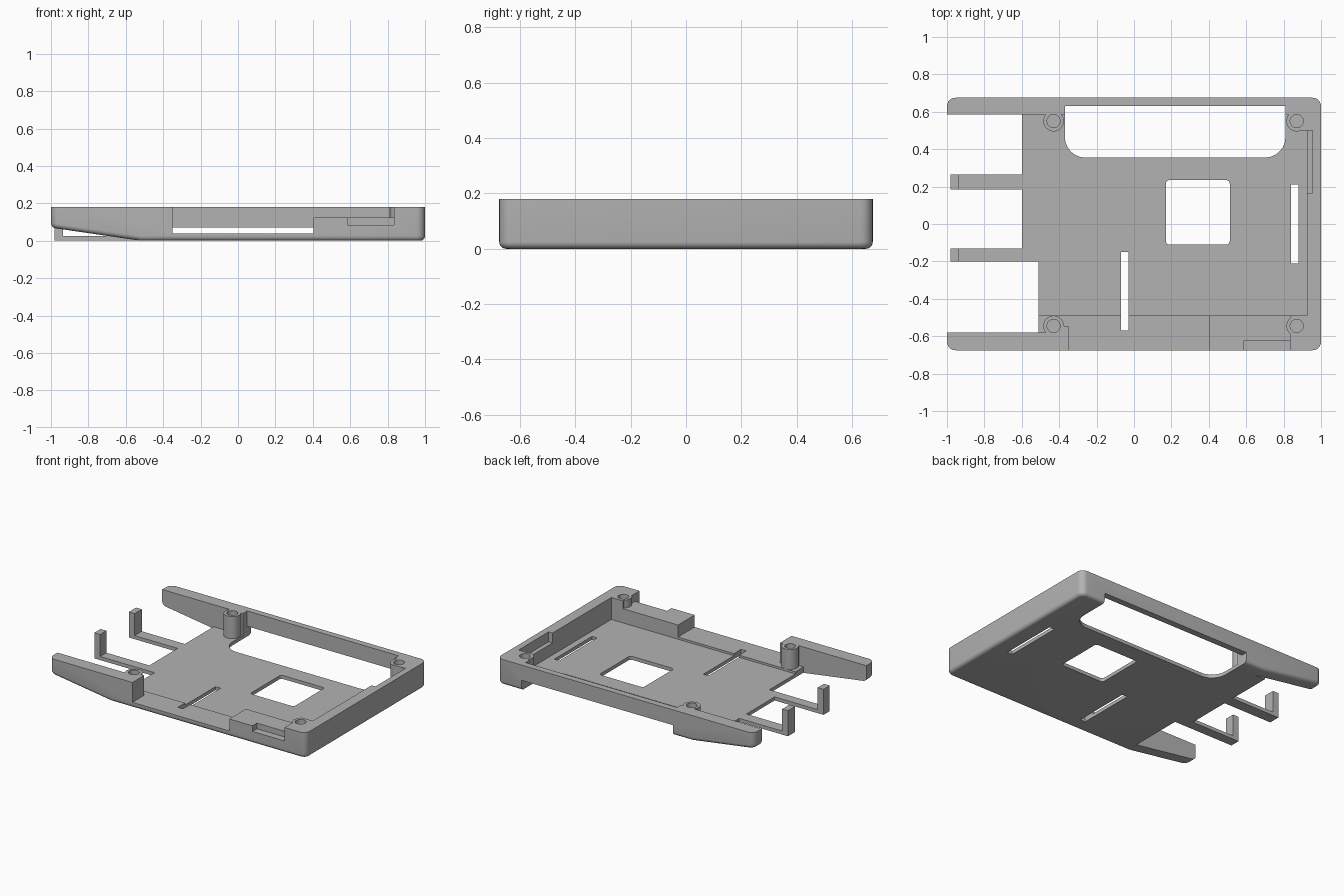
import bpy, bmesh
from mathutils import Vector

if "Cube" in bpy.data.objects:
    bpy.data.objects.remove(bpy.data.objects["Cube"])

TOP = 0.18
FLOOR = 0.025
FAR = 1.5

grey = bpy.data.materials.new("light_grey")
grey.use_nodes = True
colour = (0.45, 0.45, 0.45, 1)
grey.diffuse_color = colour
grey.node_tree.nodes["Principled BSDF"].inputs["Base Color"].default_value = colour


def to_object(bm, name):
    bmesh.ops.recalc_face_normals(bm, faces=bm.faces)
    mesh = bpy.data.meshes.new(name)
    bm.to_mesh(mesh)
    bm.free()
    mesh.materials.append(grey)
    obj = bpy.data.objects.new(name, mesh)
    bpy.context.collection.objects.link(obj)
    return obj


def round_edges(bm, edges, radius, segments=6):
    bmesh.ops.bevel(bm, geom=edges, offset=radius, segments=segments,
                    profile=0.5, affect='EDGES', clamp_overlap=True)


def upright(edge):
    a, b = edge.verts
    return (a.co - b.co).xy.length < 1e-5


def box(name, x0, x1, y0, y1, z0, z1, radius=0, pick=lambda e: True):
    bm = bmesh.new()
    bmesh.ops.create_cube(bm, size=1)
    for v in bm.verts:
        v.co = Vector((x1 if v.co.x > 0 else x0, y1 if v.co.y > 0 else y0, z1 if v.co.z > 0 else z0))
    if radius:
        round_edges(bm, [e for e in bm.edges if upright(e) and pick(e)], radius)
    return to_object(bm, name)


def cylinder(name, x, y, r, z0, z1):
    bm = bmesh.new()
    bmesh.ops.create_cone(bm, cap_ends=True, segments=40, radius1=r, radius2=r, depth=z1 - z0)
    bmesh.ops.translate(bm, verts=bm.verts, vec=(x, y, (z0 + z1) / 2))
    return to_object(bm, name)


def combine(target, tool, operation):
    mod = target.modifiers.new("bool", 'BOOLEAN')
    mod.operation = operation
    mod.solver = 'EXACT'
    mod.object = tool
    bpy.context.view_layer.objects.active = target
    bpy.ops.object.modifier_apply(modifier=mod.name)
    bpy.data.objects.remove(tool)


# Outer shell: side profile with rising underside, rounded corners and bottom rim
bm = bmesh.new()
profile = [(-1, 0.07), (-0.52, 0), (1, 0), (1, TOP), (-1, TOP)]
side = bm.faces.new([bm.verts.new((x, -0.675, z)) for x, z in profile])
extruded = bmesh.ops.extrude_face_region(bm, geom=[side])
bmesh.ops.translate(bm, vec=(0, 1.35, 0), verts=[g for g in extruded["geom"] if isinstance(g, bmesh.types.BMVert)])
bmesh.ops.recalc_face_normals(bm, faces=bm.faces)
round_edges(bm, [e for e in bm.edges if upright(e)], 0.045)
bm.normal_update()
rim = [e for e in bm.edges if sorted(f.normal.z < -0.5 for f in e.link_faces) == [False, True]]
round_edges(bm, rim, 0.025, 5)
case = to_object(bm, "case_tray")

# Material taken out of the shell
cuts = [
    ("rear_left_gap", -FAR, -0.6, -0.21, 0.585, -1, 1),
    ("front_left_gap", -FAR, -0.51, -0.58, -0.2, -1, 1),
    ("main_cavity", -0.7, 0.925, -0.49, 0.585, FLOOR, 1),
    ("ledge_by_post", -0.6, -0.43, -0.58, -0.48, 0.04, 1),
    ("ledge_past_post", -0.44, -0.34, -0.545, -0.48, 0.04, 1),
    ("front_opening", -0.35, 0.405, -FAR, -0.48, 0.04, 1),
    ("low_front_wall", 0.4, 0.835, -FAR, -0.48, 0.125, 1),
    ("front_recess", 0.585, 0.835, -FAR, -0.625, 0.085, 1),
]
for cut in cuts:
    combine(case, box(*cut), 'DIFFERENCE')

# Solid corner behind the rear post, flat floor edge and the two hooked prongs
additions = [
    ("rear_corner", 0.87, 0.97, 0.5, 0.64, 0.01, TOP),
    ("floor_edge", -0.6, -0.45, -0.2, 0.585, 0, FLOOR),
]
for y0, y1 in [(-0.2, -0.13), (0.185, 0.265)]:
    additions += [("prong", -0.98, -0.55, y0, y1, 0, FLOOR),
                  ("hook", -0.98, -0.935, y0, y1, 0, TOP)]
for part in additions:
    combine(case, box(*part), 'UNION')

# Screw posts at the four corners
posts = [(x, y) for x in (-0.43, 0.87) for y in (-0.545, 0.55)]
for x, y in posts:
    combine(case, cylinder("post", x, y, 0.055, 0.012, TOP), 'UNION')
for x, y in posts:
    combine(case, cylinder("screw_hole", x, y, 0.035, 0.06, 1), 'DIFFERENCE')

# Openings through the floor, rear wall and right wall pocket
openings = [
    ("rear_window", -0.37, 0.81, 0.355, 0.63, -1, 1, 0.11, lambda e: e.verts[0].co.y < 0.5),
    ("rear_underpass", -0.37, 0.81, 0.55, FAR, -1, 0.072),
    ("square_hole", 0.17, 0.512, -0.11, 0.235, -1, 1, 0.02),
    ("front_slot", -0.07, -0.03, -0.57, -0.15, -1, 1),
    ("side_slot", 0.84, 0.88, -0.21, 0.21, -1, 1),
    ("wall_pocket", 0.9, 0.955, 0.165, 0.5, 0.11, 1),
]
for opening in openings:
    combine(case, box(*opening), 'DIFFERENCE')

bpy.ops.object.select_all(action='DESELECT')
case.select_set(True)
bpy.context.view_layer.objects.active = case
bpy.ops.object.shade_smooth_by_angle(angle=0.6)
